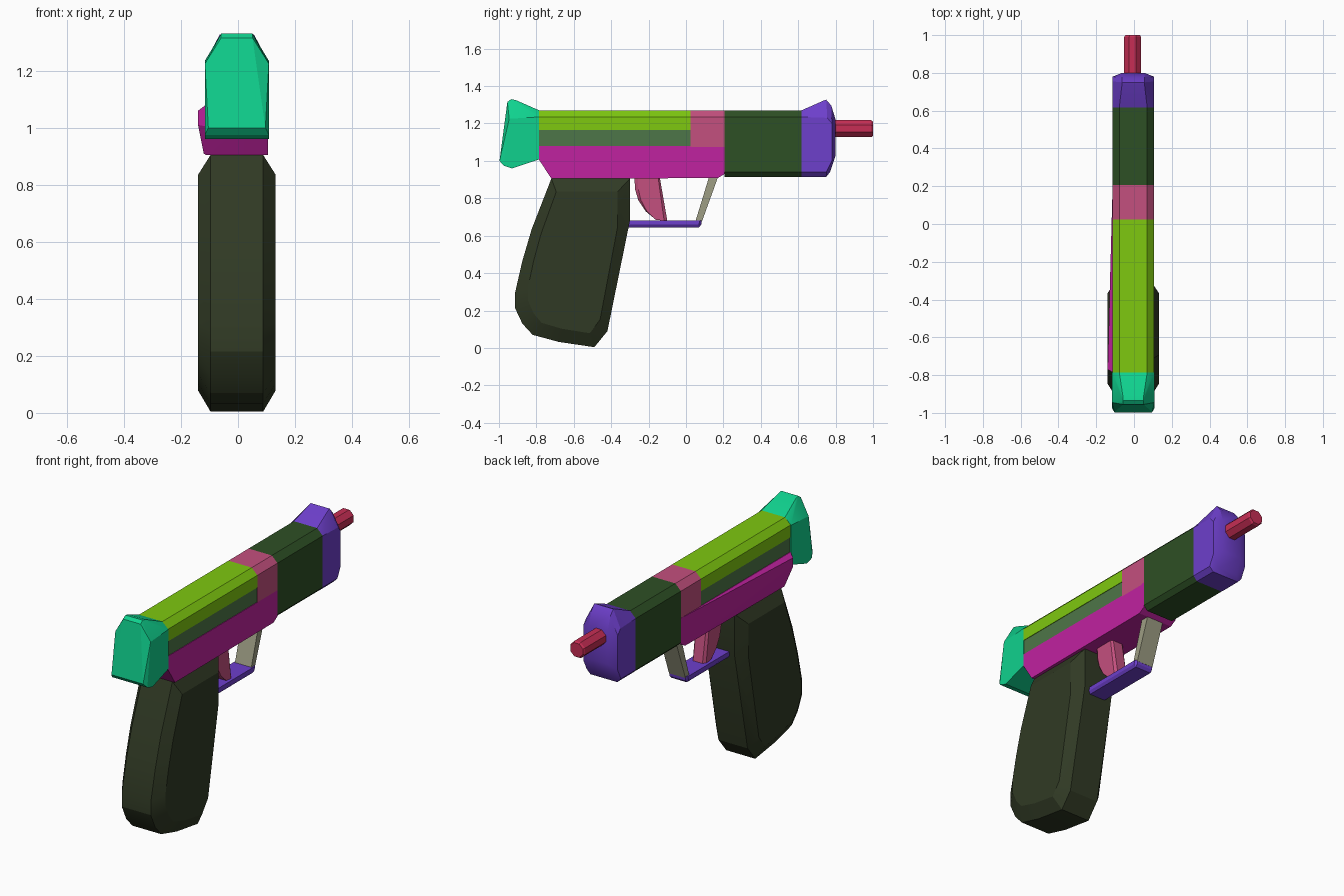
import bpy, bmesh, math

old = bpy.data.objects.get("Cube")
if old:
    bpy.data.objects.remove(old, do_unlink=True)


def material(name, r, g, b):
    m = bpy.data.materials.new(name)
    m.use_nodes = True
    m.diffuse_color = (r, g, b, 1)
    m.node_tree.nodes["Principled BSDF"].inputs["Base Color"].default_value = (r, g, b, 1)
    return m


teal = material("teal", 0.005, 0.64, 0.27)
lime = material("lime", 0.21, 0.58, 0.005)
sage = material("sage green", 0.076, 0.181, 0.065)
magenta = material("magenta", 0.53, 0.016, 0.35)
pink = material("pink", 0.55, 0.08, 0.21)
forest = material("forest green", 0.027, 0.08, 0.018)
purple = material("purple", 0.155, 0.05, 0.6)
red = material("red", 0.57, 0.027, 0.09)
olive = material("dark olive", 0.03, 0.042, 0.018)
beige = material("beige", 0.34, 0.34, 0.23)

MID = -0.004   # centre line of the body
HALF = 0.109   # half width of the body


def hull(name, points, mat):
    """Convex solid around the points, with coplanar faces merged."""
    bm = bmesh.new()
    for p in points:
        bm.verts.new(p)
    res = bmesh.ops.convex_hull(bm, input=bm.verts[:])
    loose = {v for v in res["geom_interior"] + res["geom_unused"]
             if isinstance(v, bmesh.types.BMVert) and not v.link_faces}
    bmesh.ops.delete(bm, geom=list(loose), context='VERTS')
    bmesh.ops.dissolve_limit(bm, angle_limit=math.radians(1),
                             verts=bm.verts[:], edges=bm.edges[:])
    bmesh.ops.recalc_face_normals(bm, faces=bm.faces[:])
    me = bpy.data.meshes.new(name)
    bm.to_mesh(me)
    bm.free()
    me.materials.append(mat)
    ob = bpy.data.objects.new(name, me)
    bpy.context.collection.objects.link(ob)
    return ob


def both(profile, half, mid=MID):
    """Side profile (y, z) repeated at both sides of the centre line."""
    return [(mid + s * half, y, z) for s in (-1, 1) for y, z in profile]


def block(name, y0, y1, z0, z1, mat, half=HALF, top=0.0, low=0.0):
    """Box along y with chamfered top and lower corners."""
    pts = []
    for y in (y0, y1):
        pts += both([(y, z0 + low), (y, z1 - top)], half)
        pts += both([(y, z0)], half - low) + both([(y, z1)], half - top)
    return hull(name, pts, mat)


# Slide and barrel housing
block("slide_top", -0.785, 0.025, 1.165, 1.27, lime, top=0.035)
block("slide_side_band", -0.785, 0.025, 1.075, 1.165, sage, half=HALF - 0.003)
block("slide_collar", 0.025, 0.207, 1.075, 1.27, pink, top=0.035)
block("barrel_housing", 0.207, 0.617, 0.915, 1.27, forest, top=0.035, low=0.025)

# Frame, bulging towards the rear on one side
frame = [(-0.785, 1.08), (-0.785, 1.005), (-0.72, 0.905),
         (0.17, 0.908), (0.207, 0.93), (0.207, 1.08)]
hull("frame", both(frame, HALF)
     + [(-0.14, -0.77, 1.06), (-0.14, -0.77, 1.01), (-0.12, -0.72, 0.91)], magenta)

# Rear cap
cap = [(-0.785, 1.008), (-0.785, 1.235), (-0.945, 1.225), (-0.975, 0.975), (-0.93, 0.96)]
cap_inner = [(-0.785, 1.27), (-0.91, 1.325), (-0.935, 1.33), (-0.955, 1.315), (-0.997, 1.0)]
hull("rear_cap", both(cap, HALF + 0.003) + both(cap_inner[:4], 0.055)
     + both(cap_inner[:1], 0.074) + both(cap_inner[4:], 0.1), teal)

# Muzzle block with a raised front sight
muzzle = [(0.617, 0.94), (0.617, 1.235), (0.755, 1.23), (0.78, 1.2), (0.78, 1.0), (0.75, 0.94)]
muzzle_inner = [(0.617, 0.915), (0.75, 0.915), (0.77, 0.94), (0.8, 1.03),
                (0.8, 1.22), (0.777, 1.295), (0.75, 1.327), (0.735, 1.322)]
hull("muzzle_block", both(muzzle, HALF) + both(muzzle_inner, 0.06)
     + both([(0.617, 1.27)], 0.074) + both([(0.617, 0.915), (0.75, 0.915)], 0.085), purple)

# Barrel tip
ring = [math.radians(22.5 + 45 * i) for i in range(8)]
hull("barrel", [(-0.007 + r * math.cos(a), y, 1.172 + r * math.sin(a))
                for y, r in ((0.77, 0.049), (0.99, 0.049), (1.0, 0.042)) for a in ring], red)

# Grip with broad chamfers around both sides
grip = [(-0.72, 0.905), (-0.30, 0.905), (-0.30, 0.68), (-0.42, 0.09), (-0.49, 0.004),
        (-0.68, 0.032), (-0.82, 0.07), (-0.875, 0.13), (-0.915, 0.215), (-0.915, 0.29),
        (-0.875, 0.465), (-0.825, 0.635)]
cy, cz = -0.6, 0.47
grip_side = [(cy + (y - cy) * 0.78, cz + (z - cz) * 0.84) for y, z in grip]
hull("grip", both(grip, 0.092) + both(grip_side, 0.136), olive)

# Trigger
trigger = [(-0.275, 0.91), (-0.14, 0.91), (-0.10, 0.68), (-0.155, 0.685),
           (-0.215, 0.73), (-0.255, 0.79), (-0.273, 0.85)]
trigger_side = [(-0.185 + (y + 0.185) * 0.8, z) for y, z in trigger]
hull("trigger", both(trigger, 0.03) + both(trigger_side, 0.042), pink)

# Trigger guard
hull("guard_strut", both([(0.05, 0.675), (0.085, 0.675), (0.17, 0.91), (0.122, 0.91)], 0.052), beige)
guard = [(-0.31, 0.645), (-0.31, 0.682), (0.085, 0.682), (0.082, 0.66), (0.07, 0.645)]
guard_edge = [(-0.31, 0.66), (-0.31, 0.682), (0.075, 0.682), (0.068, 0.66)]
hull("guard_bar", both(guard, 0.05) + both(guard_edge, 0.06), purple)

# Soften shallow angles, keep hard edges
bpy.ops.object.select_all(action='DESELECT')
for ob in bpy.context.collection.objects:
    if ob.type == 'MESH':
        ob.select_set(True)
        bpy.context.view_layer.objects.active = ob
bpy.ops.object.shade_smooth_by_angle(angle=math.radians(25))
